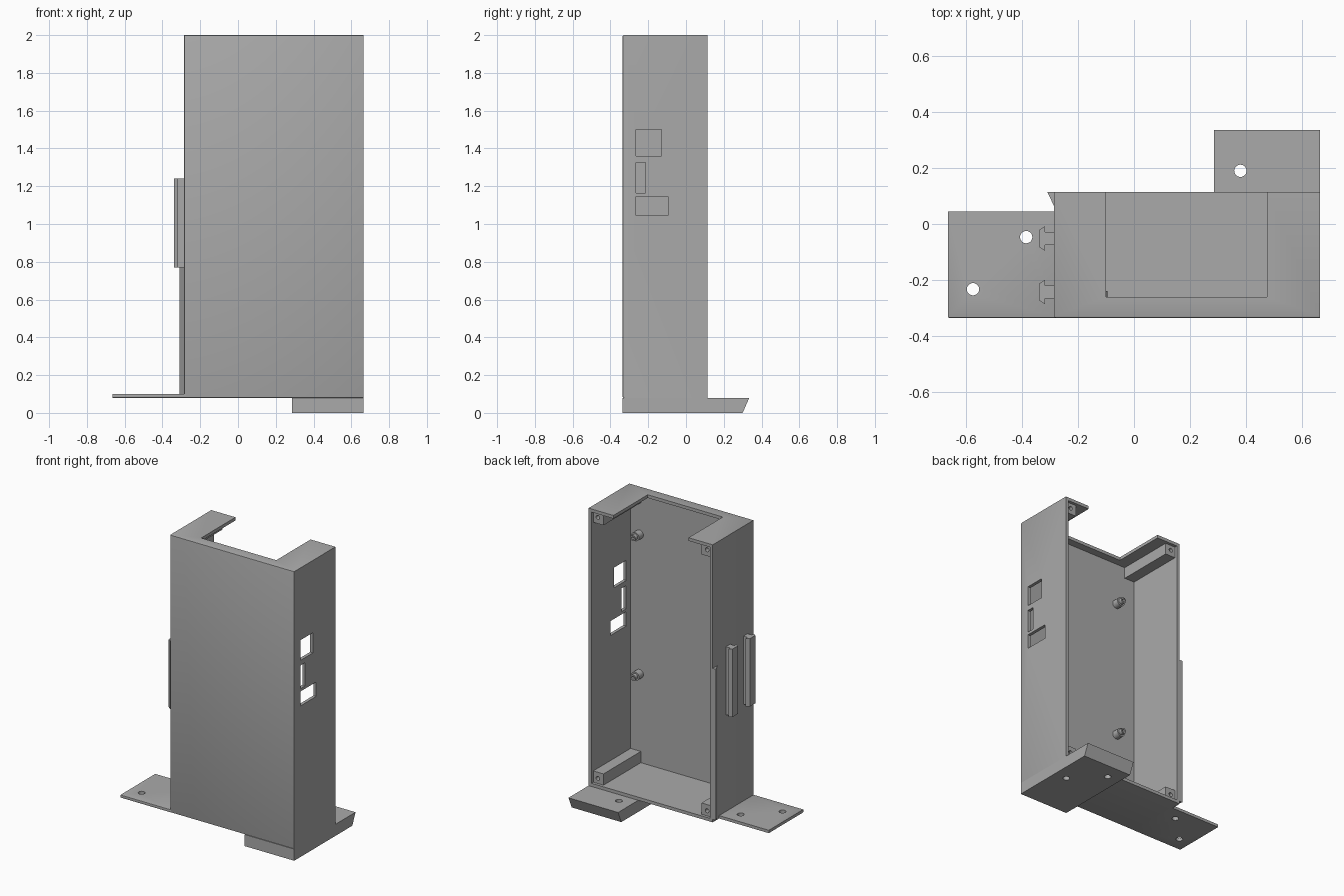
import bpy, bmesh
from mathutils import Matrix, Vector

old = bpy.data.objects.get("Cube")
if old:
    bpy.data.objects.remove(old, do_unlink=True)

grey = bpy.data.materials.new("plain grey")
grey.use_nodes = True
grey.diffuse_color = (0.4, 0.4, 0.4, 1)
grey.node_tree.nodes["Principled BSDF"].inputs["Base Color"].default_value = (0.4, 0.4, 0.4, 1)


def finish(name, bm):
    bmesh.ops.recalc_face_normals(bm, faces=bm.faces)
    mesh = bpy.data.meshes.new(name)
    bm.to_mesh(mesh)
    bm.free()
    mesh.materials.append(grey)
    ob = bpy.data.objects.new(name, mesh)
    bpy.context.scene.collection.objects.link(ob)
    return ob


def box(name, x, y, z, front_bevel=0):
    """Box from (min, max) ranges, optionally softening the front edges."""
    bm = bmesh.new()
    bmesh.ops.create_cube(bm, size=1)
    for v in bm.verts:
        v.co = Vector([r[0] if c < 0 else r[1] for c, r in zip(v.co, (x, y, z))])
    if front_bevel:
        edges = [e for e in bm.edges if all(abs(v.co.y - y[0]) < 1e-5 for v in e.verts)]
        bmesh.ops.bevel(bm, geom=edges, offset=front_bevel, segments=2,
                        profile=0.5, affect='EDGES')
    return finish(name, bm)


def prism(name, points, direction):
    """Extrude a flat outline along a direction."""
    bm = bmesh.new()
    face = bm.faces.new([bm.verts.new(p) for p in points])
    new = bmesh.ops.extrude_face_region(bm, geom=[face])["geom"]
    bmesh.ops.translate(bm, vec=direction,
                        verts=[v for v in new if isinstance(v, bmesh.types.BMVert)])
    return finish(name, bm)


def cylinder(name, start, length, radius, axis):
    """Cylinder from a start point along +y or +z."""
    bm = bmesh.new()
    bmesh.ops.create_cone(bm, cap_ends=True, segments=24, radius1=radius,
                          radius2=radius, depth=length)
    bmesh.ops.translate(bm, verts=bm.verts, vec=(0, 0, length / 2))
    if axis == 'Y':
        bmesh.ops.rotate(bm, verts=bm.verts, matrix=Matrix.Rotation(-1.5707963, 3, 'X'))
    bmesh.ops.translate(bm, verts=bm.verts, vec=start)
    return finish(name, bm)


def cut(target, cutters):
    """Subtract the cutters, then delete them."""
    bpy.context.view_layer.objects.active = target
    for c in cutters:
        c.hide_render = True
        mod = target.modifiers.new("cut", 'BOOLEAN')
        mod.operation = 'DIFFERENCE'
        mod.solver = 'EXACT'
        mod.object = c
        bpy.ops.object.modifier_apply(modifier=mod.name)
        bpy.data.objects.remove(c, do_unlink=True)


# Main dimensions
LEFT, RIGHT = -0.285, 0.665
FRONT, BACK = -0.335, 0.115
LOW, TOP = 0.08, 2.0
WALL = 0.022
FLANGE_END = -0.665

# Open-backed housing with a top notch and three side ports
shell = box("housing_shell", (LEFT, RIGHT), (FRONT, BACK), (LOW, TOP), 0.006)
cut(shell, [
    box("cavity", (LEFT + WALL, RIGHT - WALL), (FRONT + WALL, 0.3), (LOW + WALL, TOP - WALL)),
    box("notch", (-0.1, 0.475), (-0.26, 0.3), (1.9, 2.1)),
    box("square_port", (0.6, 0.7), (-0.265, -0.13), (1.36, 1.5)),
    box("slim_port", (0.6, 0.7), (-0.265, -0.215), (1.165, 1.325)),
    box("wide_port", (0.6, 0.7), (-0.265, -0.095), (1.045, 1.145)),
])

# Screw bars along the four inner corners, set back from the rim
BAR = 0.1
for side, x0 in (("left", RIGHT - BAR), ("right", LEFT + 0.01)):
    for level, z0 in (("upper", TOP - BAR), ("lower", LOW + 0.01)):
        bar = box(f"{level}_{side}_screw_bar", (x0, x0 + BAR - 0.01),
                  (FRONT + 0.01, BACK - 0.02), (z0, z0 + BAR - 0.01))
        hx = RIGHT - 0.057 if side == "left" else LEFT + 0.057
        hz = TOP - 0.057 if level == "upper" else LOW + 0.057
        cut(bar, [cylinder("screw_hole", (hx, 0, hz), 0.3, 0.014, 'Y')])

# Board standoffs on the inside of the front wall
for x in (-0.115, 0.575):
    for z in (0.715, 1.68):
        post = cylinder("board_standoff", (x, FRONT + 0.01, z), 0.06, 0.03, 'Y')
        tip = cylinder("standoff_tip", (x, FRONT + 0.06, z), 0.035, 0.02, 'Y')
        cut(tip, [cylinder("pilot_hole", (x, FRONT + 0.075, z), 0.1, 0.01, 'Y')])

# Thin mounting flange with two holes
flange = box("mounting_flange", (FLANGE_END, LEFT + 0.01), (FRONT, 0.045), (LOW, 0.1), 0.004)
cut(flange, [cylinder("flange_hole", (x, y, 0), 0.3, 0.022, 'Z')
             for x, y in ((-0.385, -0.047), (-0.575, -0.233))])

# Thick foot with a sloped back end
foot = prism("mounting_foot", [(0.285, FRONT, 0), (0.285, 0.3, 0),
                               (0.285, 0.335, LOW), (0.285, FRONT, LOW)],
             (RIGHT - 0.285, 0, 0))
cut(foot, [cylinder("foot_hole", (0.38, 0.19, -0.1), 0.3, 0.022, 'Z'),
           cylinder("inner_foot_hole", (0.57, 0.005, -0.1), 0.17, 0.022, 'Z')])

# Pair of arrow-section slide rails
half = [(LEFT + 0.005, 0.023), (-0.318, 0.023), (-0.318, 0.044), (-0.339, 0.03)]
outline = half + [(x, -y) for x, y in reversed(half)]
for yc in (-0.052, -0.243):
    prism("slide_rail", [(x, yc + y, 0.77) for x, y in outline], (0, 0, 0.47))

# Wedge-shaped ridge along the rear edge
prism("latch_ridge", [(-0.31, BACK, 0.1), (LEFT, BACK, 0.1), (LEFT, 0.063, 0.1)], (0, 0, 1.045))

# Smooth the round parts, keep hard edges
bpy.ops.object.select_all(action='DESELECT')
for ob in bpy.context.scene.objects:
    if ob.type == 'MESH' and ob.data.materials and ob.data.materials[0] == grey:
        ob.select_set(True)
        bpy.context.view_layer.objects.active = ob
bpy.ops.object.shade_smooth_by_angle(angle=0.6)
